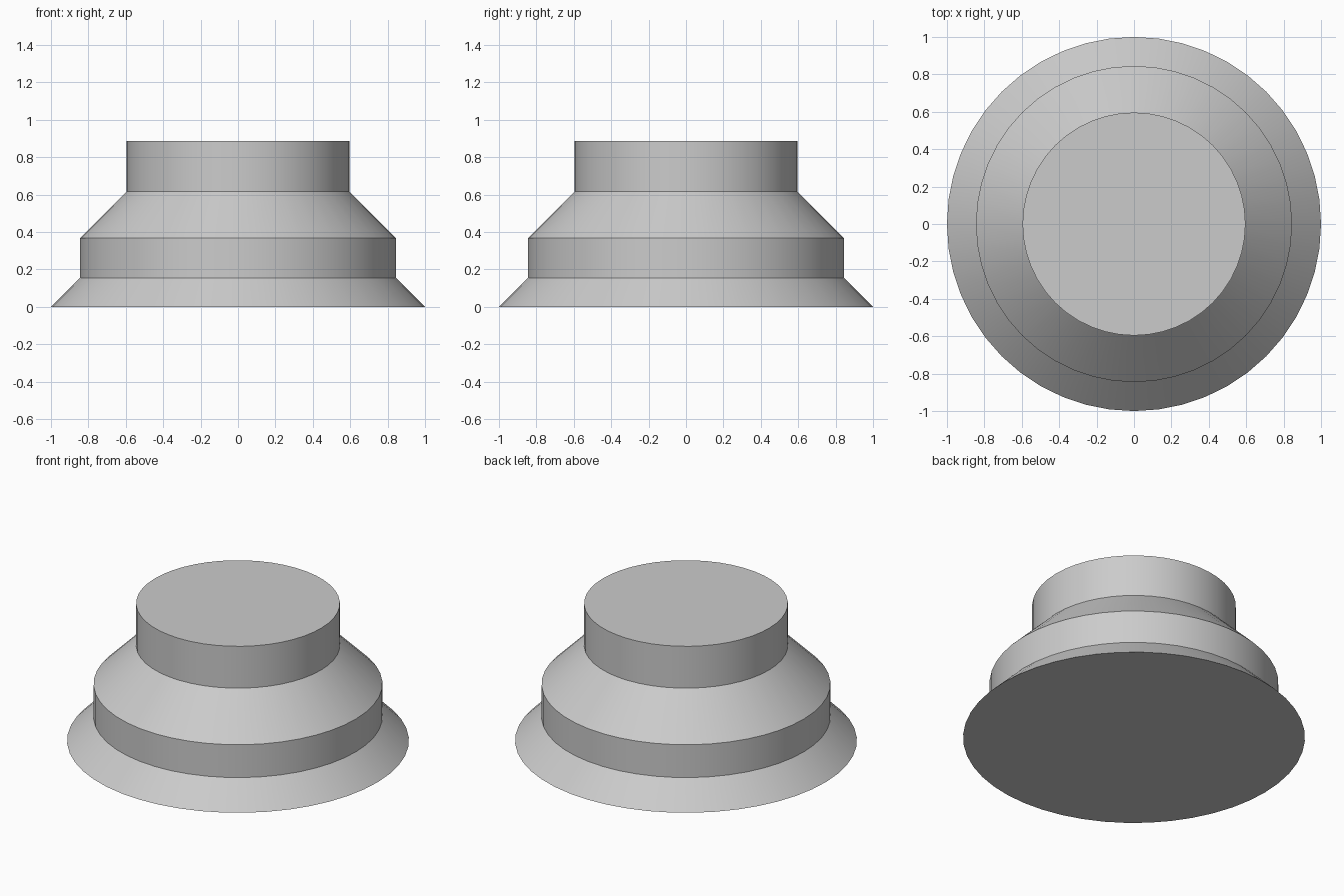
import bpy
import bmesh
import math

cube = bpy.data.objects.get("Cube")
if cube:
    bpy.data.objects.remove(cube, do_unlink=True)

# Plain grey finish
grey = bpy.data.materials.new("plain grey")
grey.use_nodes = True
colour = (0.6, 0.6, 0.6, 1.0)
grey.diffuse_color = colour
grey.node_tree.nodes["Principled BSDF"].inputs["Base Color"].default_value = colour

SEGMENTS = 48


def turned_solid(name, profile):
    """Closed solid turned around z from (radius, height) points, bottom to top."""
    bm = bmesh.new()
    rings = []
    for radius, z in profile:
        angles = [math.tau * i / SEGMENTS for i in range(SEGMENTS)]
        rings.append([bm.verts.new((radius * math.cos(a), radius * math.sin(a), z))
                      for a in angles])
    for low, high in zip(rings, rings[1:]):
        for i in range(SEGMENTS):
            j = (i + 1) % SEGMENTS
            bm.faces.new((low[i], low[j], high[j], high[i]))
    bm.faces.new(rings[0][::-1])
    bm.faces.new(rings[-1])
    mesh = bpy.data.meshes.new(name)
    bm.to_mesh(mesh)
    bm.free()
    mesh.materials.append(grey)
    obj = bpy.data.objects.new(name, mesh)
    bpy.context.collection.objects.link(obj)
    bpy.ops.object.select_all(action="DESELECT")
    obj.select_set(True)
    bpy.context.view_layer.objects.active = obj
    bpy.ops.object.shade_smooth_by_angle(angle=math.radians(30))
    return obj


# Flared foot, lower band, sloped shoulder and upper neck in one turned body
turned_solid("stepped_pedestal", [
    (1.0, 0.0),
    (0.845, 0.155),
    (0.845, 0.367),
    (0.596, 0.616),
    (0.596, 0.886),
])
